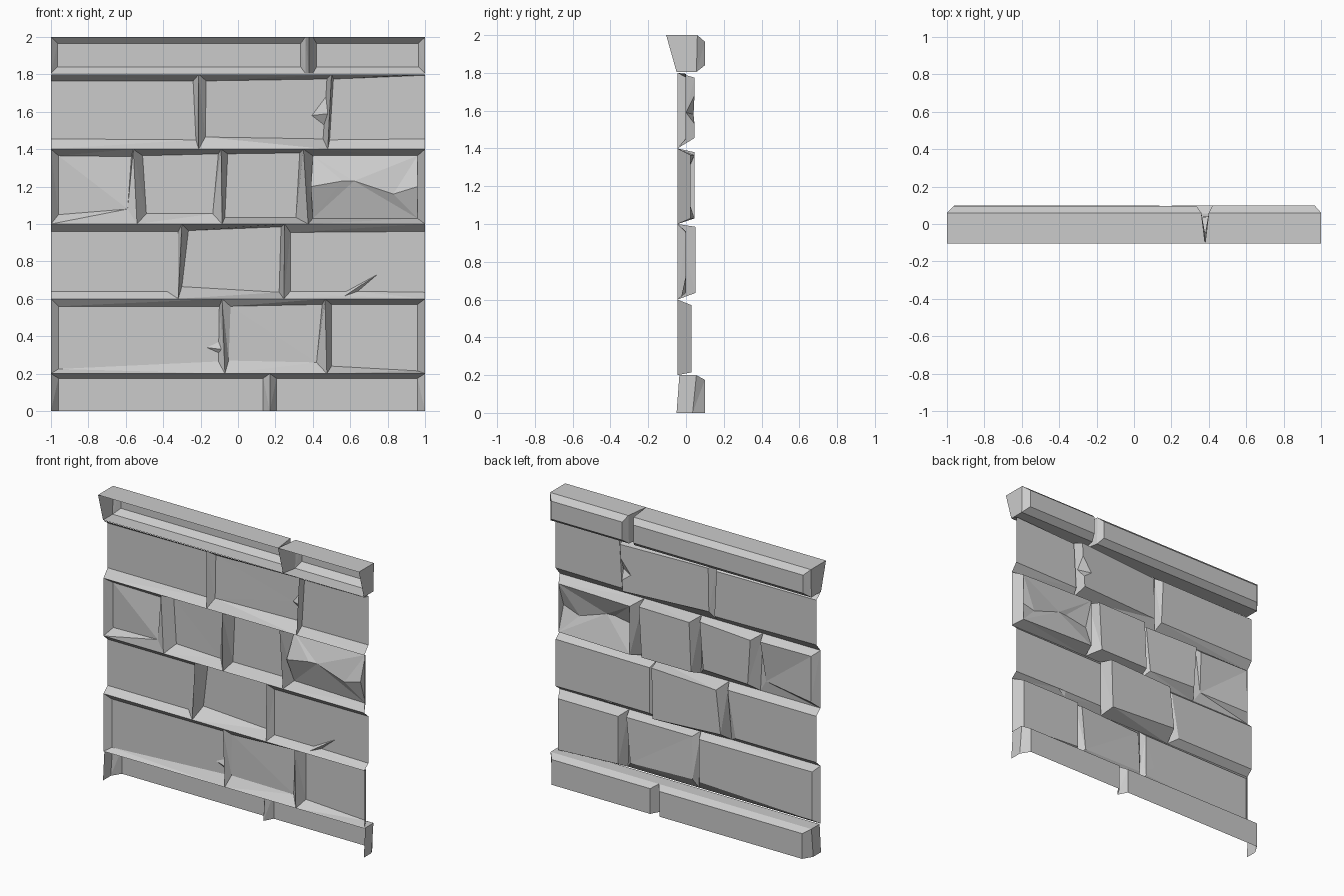
import bpy
import bmesh

cube = bpy.data.objects.get("Cube")
if cube:
    bpy.data.objects.remove(cube, do_unlink=True)

stone = bpy.data.materials.new("pale_grey_stone")
stone.use_nodes = True
stone.diffuse_color = (0.6, 0.6, 0.6, 1)
stone.node_tree.nodes["Principled BSDF"].inputs["Base Color"].default_value = (0.6, 0.6, 0.6, 1)

# Sides of every ring, in corner order: top left, top right, bottom right, bottom left
TOP, RIGHT, BOTTOM, LEFT = range(4)
JOINT_Y = -0.045


def shell(name, rings, skips=None, chip=None, ridge=None):
    """Open stone shell: rings of four (x, z, y) corners, the last ring holds the face."""
    bm = bmesh.new()

    def vert(p):
        return bm.verts.new((p[0], p[2], p[1]))

    loops = [[vert(p) for p in ring] for ring in rings]
    skips = skips or [()] * (len(rings) - 1)
    chip_side, chip_verts = None, []
    if chip:
        chip_side, chip_verts = chip[0], [vert(p) for p in chip[1]]
    crest = [vert(p) for p in ridge or ()]
    face = loops[-1]

    # Bevels and walls between neighbouring rings
    for k, (outer, inner) in enumerate(zip(loops, loops[1:])):
        for side in range(4):
            if side in skips[k]:
                continue
            nxt = (side + 1) % 4
            edge = []
            if inner is face:
                if side == chip_side:
                    a, tip, b, deep = chip_verts
                    edge = [b, deep, a]
                elif crest and side == RIGHT:
                    edge = [crest[-1]]
                elif crest and side == LEFT:
                    edge = [crest[0]]
            bm.faces.new([outer[side], outer[nxt], inner[nxt], *edge, inner[side]])

    # Front of the stone: split along a broken crest, notched by a chip, or plain
    if crest:
        bm.faces.new([face[0], face[1], *reversed(crest)])
        bm.faces.new([*crest, face[2], face[3]])
    else:
        outline = []
        for side in range(4):
            outline.append(face[side])
            if side == chip_side:
                a, tip, b, deep = chip_verts
                outline += [a, tip, b]
                bm.faces.new([a, deep, tip])
                bm.faces.new([deep, b, tip])
        bm.faces.new(outline)

    bmesh.ops.triangulate(bm, faces=[f for f in bm.faces if len(f.verts) > 3])
    mesh = bpy.data.meshes.new(name)
    bm.to_mesh(mesh)
    bm.free()
    mesh.materials.append(stone)
    bpy.context.collection.objects.link(bpy.data.objects.new(name, mesh))


def rect(left, right, high, low, y_high, y_low):
    return [(left, high, y_high), (right, high, y_high), (right, low, y_low), (left, low, y_low)]


def course(name, low, high, joints, stones, flush=False):
    """One row of stones between slanted joints given as (x at top, x at bottom)."""
    for i, (corners, depth, extra) in enumerate(stones):
        (lt, lb), (rt, rb) = joints[i], joints[i + 1]
        outer = [(lt, high, JOINT_Y), (rt, high, JOINT_Y), (rb, low, JOINT_Y), (lb, low, JOINT_Y)]
        depths = depth if isinstance(depth, tuple) else (depth,) * 4
        face = [(x, z, y) for (x, z), y in zip(corners, depths)]
        # Flush rows are cut off straight at the ends of the wall
        ends = set()
        if flush and i == 0:
            ends.add(LEFT)
        if flush and i == len(stones) - 1:
            ends.add(RIGHT)
        shell(f"{name}_stone_{i + 1}", [outer, face], [ends], **extra)


START, END = (-1, -1), (1, 1)

# Plinth stones along the bottom
for side_name, left, right, face_left, face_right, joint in (
    ("right", -1, 0.17, -0.96, 0.135, RIGHT),
    ("left", 0.17, 1, 0.205, 0.96, LEFT),
):
    shell(
        f"plinth_stone_{side_name}",
        [
            rect(left, right, 0.2, 0, -0.035, -0.05),
            rect(left, right, 0.2, 0, 0.055, 0.035),
            rect(face_left, face_right, 0.175, 0, 0.1, 0.1),
        ],
        [(joint, BOTTOM), (BOTTOM,)],
    )

# Lower course
course("lower", 0.2, 0.6, [START, (-0.085, -0.07), (0.465, 0.475), END], [
    ([(-0.96, 0.56), (-0.1, 0.56), (-0.105, 0.265), (-0.96, 0.225)], (-0.01, 0, 0, -0.01),
     {"chip": (RIGHT, [(-0.1, 0.37, 0), (-0.17, 0.34, 0),
                       (-0.1, 0.31, 0), (-0.09, 0.33, -0.02)])}),
    ([(-0.04, 0.56), (0.45, 0.57), (0.42, 0.26), (-0.05, 0.27)], (-0.01, 0.01, 0.01, 0), {}),
    ([(0.5, 0.57), (0.96, 0.57), (0.96, 0.215), (0.5, 0.24)], 0.03, {}),
])

# Second course, flush at both ends
course("second", 0.6, 1.0, [START, (-0.3, -0.32), (0.25, 0.245), END], [
    ([(-1, 0.96), (-0.32, 0.96), (-0.38, 0.64), (-1, 0.64)], 0, {}),
    ([(-0.265, 0.965), (0.23, 0.985), (0.22, 0.635), (-0.3, 0.665)], 0.05, {}),
    ([(0.28, 0.955), (1, 0.96), (1, 0.635), (0.28, 0.64)], 0,
     {"chip": (BOTTOM, [(0.64, 0.64, 0), (0.745, 0.73, 0),
                        (0.58, 0.64, 0), (0.57, 0.615, -0.025)])}),
], flush=True)

# Third course, with one stone broken along a jagged crest
course("third", 1.0, 1.4, [START, (-0.56, -0.54), (-0.09, -0.085), (0.35, 0.375), END], [
    ([(-0.96, 1.365), (-0.57, 1.36), (-0.59, 1.08), (-0.96, 1.05)], (0, 0, -0.035, 0.005), {}),
    ([(-0.51, 1.365), (-0.105, 1.375), (-0.135, 1.055), (-0.49, 1.055)],
     (0.025, 0, 0.005, 0.025), {}),
    ([(-0.055, 1.375), (0.33, 1.38), (0.31, 1.035), (-0.07, 1.035)], 0.045, {}),
    ([(0.4, 1.365), (0.96, 1.365), (0.96, 1.03), (0.4, 1.03)], (0.045, 0.025, 0.025, 0.045),
     {"ridge": [(0.39, 1.2, -0.025), (0.56, 1.23, -0.025), (0.62, 1.23, -0.02),
                (0.83, 1.16, -0.02), (0.96, 1.2, -0.03)]}),
])

# Upper course, flush at both ends
course("upper", 1.4, 1.8, [START, (-0.21, -0.21), (0.5, 0.48), END], [
    ([(-1, 1.765), (-0.24, 1.765), (-0.225, 1.45), (-1, 1.455)], (0, 0.01, 0.01, 0), {}),
    ([(-0.17, 1.765), (0.475, 1.775), (0.455, 1.455), (-0.175, 1.465)], (0, 0.045, 0.045, 0),
     {"chip": (RIGHT, [(0.47, 1.68, 0.045), (0.395, 1.58, 0.04),
                       (0.46, 1.53, 0.045), (0.48, 1.59, 0)])}),
    ([(0.51, 1.775), (1, 1.795), (1, 1.455), (0.49, 1.45)], 0, {}),
], flush=True)

# Coping stones along the top, with walls reaching forward
for side_name, left, right, mid_left, mid_right, face_left, face_right, face_y in (
    ("right", -1, 0.38, -1, 0.36, -0.965, 0.335, 0.095),
    ("left", 0.38, 1, 0.4, 1, 0.42, 0.965, 0.1),
):
    shell(
        f"coping_stone_{side_name}",
        [
            rect(left, right, 2, 1.805, -0.105, -0.05),
            rect(mid_left, mid_right, 2, 1.805, 0.06, 0.055),
            rect(face_left, face_right, 1.965, 1.84, face_y, face_y),
        ],
    )
